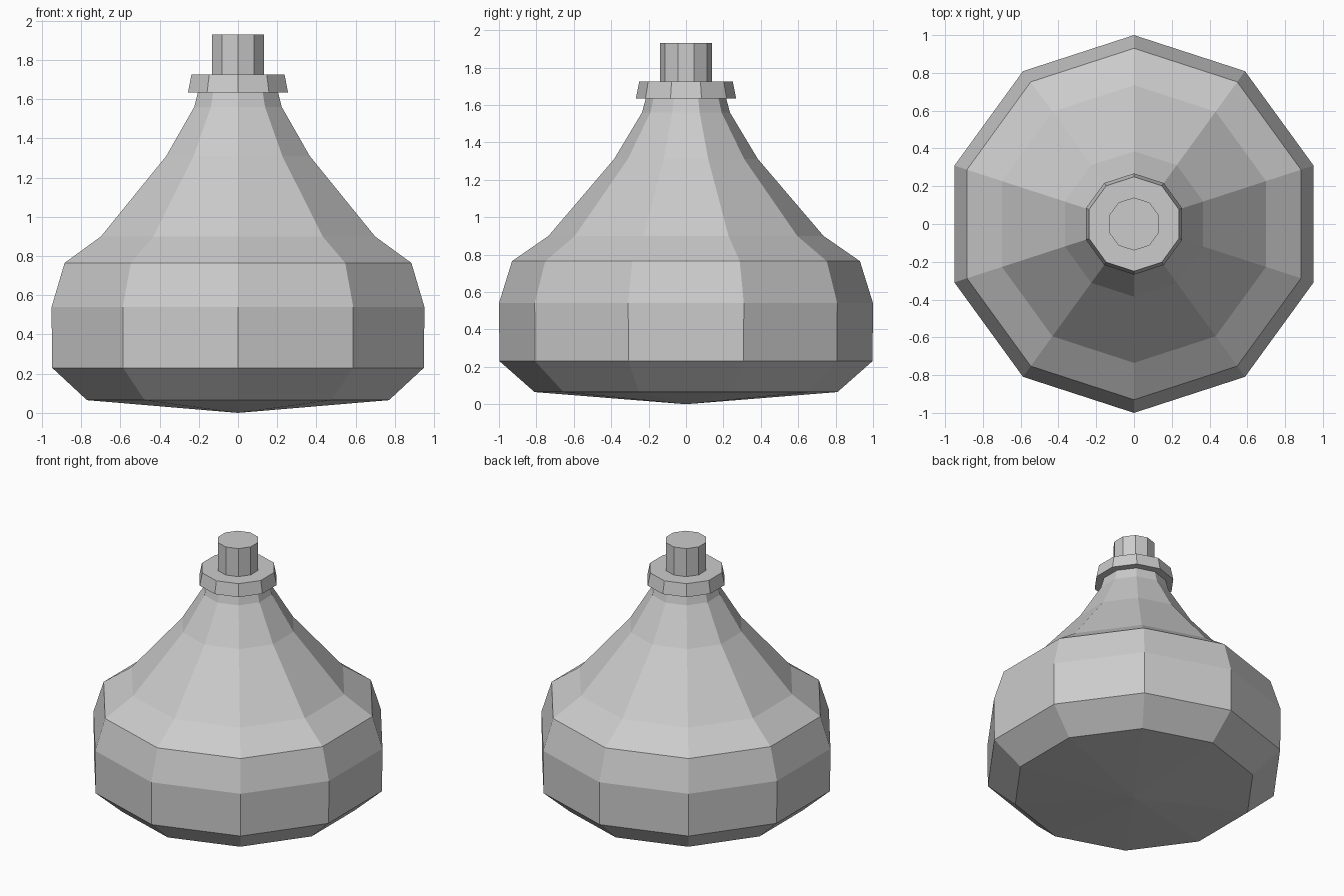
import bpy, bmesh, math

if "Cube" in bpy.data.objects:
    bpy.data.objects.remove(bpy.data.objects["Cube"])

SIDES = 10


def lathe(name, profile):
    """Revolve (radius, z) points into a ten-sided, flat-faced part."""
    bm = bmesh.new()
    rings = []
    for r, z in profile:
        if r == 0:
            rings.append([bm.verts.new((0, 0, z))] * SIDES)
        else:
            angles = [math.pi / 2 + math.tau * i / SIDES for i in range(SIDES)]
            rings.append([bm.verts.new((r * math.cos(a), r * math.sin(a), z)) for a in angles])
    for low, high in zip(rings, rings[1:]):
        for i in range(SIDES):
            j = (i + 1) % SIDES
            corners = [low[i], low[j], high[j], high[i]]
            bm.faces.new(list(dict.fromkeys(corners)))  # poles become triangles
    mesh = bpy.data.meshes.new(name)
    bm.to_mesh(mesh)
    bm.free()
    obj = bpy.data.objects.new(name, mesh)
    bpy.context.collection.objects.link(obj)
    return obj


# Bulbous body with shallow pointed base and tapering neck
lathe("flask_body", [(0, 0), (0.81, 0.065), (0.997, 0.23), (1.0, 0.54), (0.93, 0.765),
                     (0.735, 0.90), (0.385, 1.31), (0.235, 1.56), (0.215, 1.635)])

# Flared collar around the mouth
lathe("neck_collar", [(0.215, 1.635), (0.268, 1.635), (0.25, 1.725), (0.14, 1.725)])

# Stopper on top
lathe("stopper", [(0.14, 1.725), (0.14, 1.93), (0, 1.93)])
